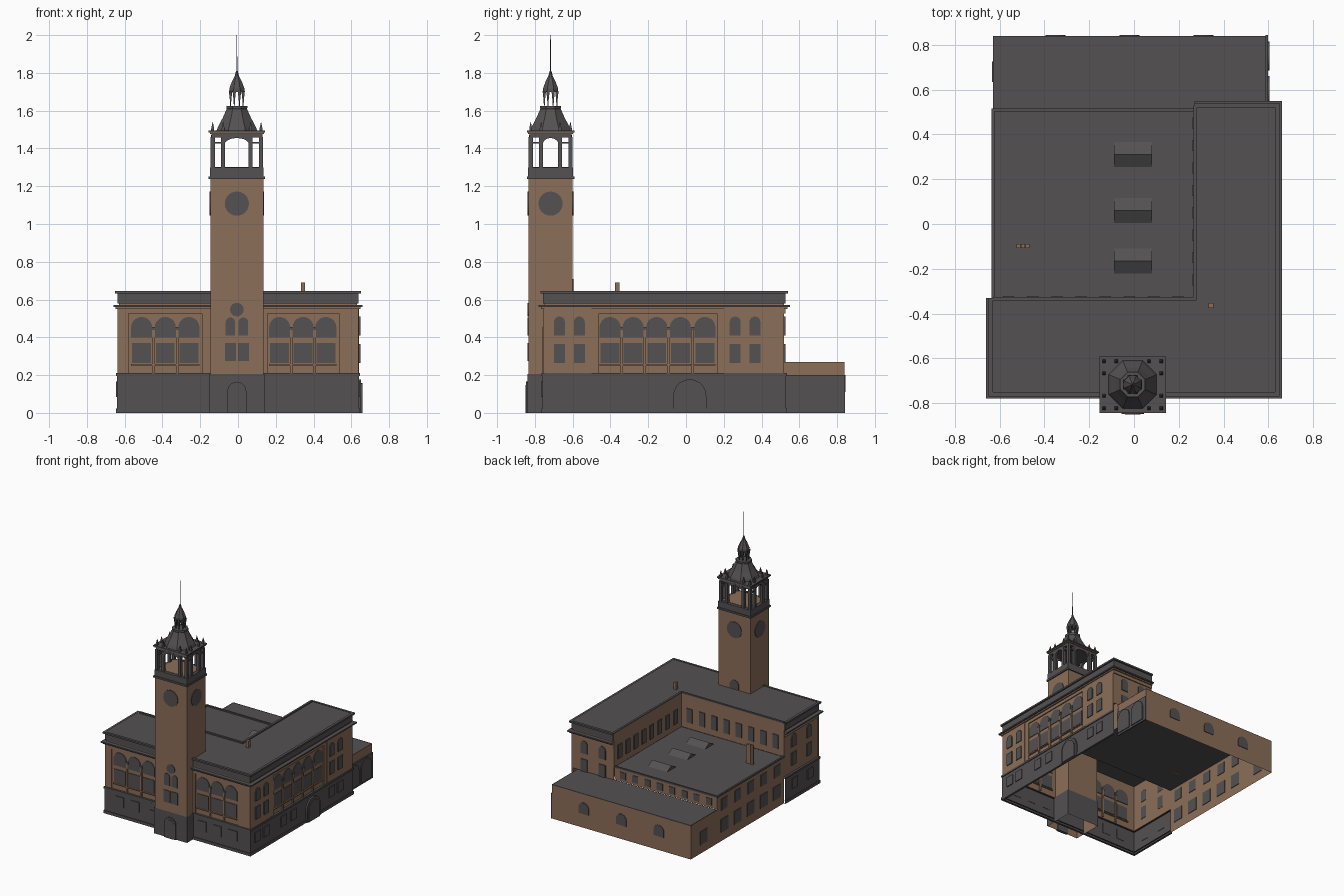
import bpy, math
from math import sin, cos, pi

if "Cube" in bpy.data.objects:
    bpy.data.objects.remove(bpy.data.objects["Cube"])


def material(name, rgb):
    m = bpy.data.materials.new(name)
    m.diffuse_color = (*rgb, 1)
    m.use_nodes = True
    m.node_tree.nodes["Principled BSDF"].inputs["Base Color"].default_value = m.diffuse_color
    return m


GREY = material("dark stone", (0.088, 0.082, 0.083))
BRICK = material("warm brick", (0.262, 0.158, 0.098))


def mesh(name, verts, faces, mat):
    me = bpy.data.meshes.new(name)
    me.from_pydata(verts, [], faces)
    me.materials.append(mat)
    ob = bpy.data.objects.new(name, me)
    bpy.context.scene.collection.objects.link(ob)
    return ob


def prism(name, pts, z0, z1, mat, caps=True, closed=True):
    """Upright walls over a plan outline, with or without caps."""
    n = len(pts)
    v = [(x, y, z0) for x, y in pts] + [(x, y, z1) for x, y in pts]
    f = [(i, (i + 1) % n, n + (i + 1) % n, n + i) for i in range(n if closed else n - 1)]
    if caps:
        f += [tuple(range(n - 1, -1, -1)), tuple(range(n, 2 * n))]
    return mesh(name, v, f, mat)


def rect(x0, x1, y0, y1):
    return [(x0, y0), (x1, y0), (x1, y1), (x0, y1)]


def box(name, x0, x1, y0, y1, z0, z1, mat):
    return prism(name, rect(x0, x1, y0, y1), z0, z1, mat)


def panel(name, axis, wall, pts, mat, t=0.009):
    """Plate of outline (u, z) standing on the wall plane x=wall or y=wall."""
    n = len(pts)
    place = (lambda u, d, z: (d, u, z)) if axis == 'x' else (lambda u, d, z: (u, d, z))
    v = [place(u, wall + s * t / 2, z) for s in (-1, 1) for u, z in pts]
    f = [(i, (i + 1) % n, n + (i + 1) % n, n + i) for i in range(n)]
    return mesh(name, v, f + [tuple(range(n)), tuple(range(2 * n - 1, n - 1, -1))], mat)


def window(name, axis, wall, u, w, z0, z1, arch=False, mat=GREY, t=0.009):
    h = w / 2
    pts = [(u - h, z0), (u + h, z0)]
    if arch:
        pts += [(u + h * cos(a * pi / 10), z1 - h + h * sin(a * pi / 10)) for a in range(11)]
    else:
        pts += [(u + h, z1), (u - h, z1)]
    return panel(name, axis, wall, pts, mat, t)


def lathe(name, cx, cy, profile, n, mat):
    v = [(cx + r * cos((k + .5) * 2 * pi / n), cy + r * sin((k + .5) * 2 * pi / n), z)
         for r, z in profile for k in range(n)]
    f = [(i * n + k, i * n + (k + 1) % n, (i + 1) * n + (k + 1) % n, (i + 1) * n + k)
         for i in range(len(profile) - 1) for k in range(n)]
    f += [tuple(range(n - 1, -1, -1)), tuple(range(len(v) - n, len(v)))]
    return mesh(name, v, f, mat)


# --- L-shaped main block: outer path offset outward by o ---
def outer(o):
    return [(-.63 - o, -.33), (-.63 - o, -.75 - o), (.63 + o, -.75 - o), (.63 + o, .52 + o), (.27, .52 + o)]


def band(name, o, z0, z1, mat, n=5):
    a, b = outer(0)[:n], outer(o)[:n]
    v = [(x, y, z) for p, z in ((a, z0), (b, z0), (b, z1), (a, z1)) for x, y in p]
    f = [(j * n + i, j * n + i + 1, j * n + n + i + 1, j * n + n + i) for j in range(3) for i in range(n - 1)]
    return mesh(name, v, f, mat)


prism("main_brick_walls", outer(0)[:4], .2, .59, BRICK, False, False)
prism("rear_wing_wall", outer(0)[3:], .27, .59, BRICK, False, False)
band("stone_base", .01, 0, .205, GREY, 4)
band("plinth", .016, 0, .022, GREY, 4)
band("base_string_course", .016, .195, .21, GREY, 4)
band("frieze", .008, .525, .55, BRICK)
band("cornice_lower", .018, .55, .56, BRICK)
band("cornice_upper", .03, .56, .57, GREY)
prism("parapet_and_roof", outer(.008) + [(.27, -.33)], .58, .635, GREY)
band("parapet_coping", .02, .632, .645, GREY)
prism("court_facing_walls", [(-.63, -.328), (.268, -.328), (.268, .52)], .37, .638, BRICK, False, False)
prism("court_coping", rect(-.63, .28, -.342, -.326), .635, .645, GREY)
prism("wing_coping", rect(.266, .282, -.33, .53), .635, .645, GREY)

# corner and centre piers framing the window bays
for x0, x1 in ((-.638, -.58), (-.19, -.13), (.12, .155), (.535, .638)):
    box("front_pier", x0, x1, -.758, -.75, .21, .55, BRICK)
for y0, y1 in ((-.75, -.5), (.2, .52)):
    box("side_pavilion", .63, .641, y0, y1, .21, .55, BRICK)
for y0, y1 in ((-.5, -.46), (.165, .2)):
    box("side_pier", .63, .638, y0, y1, .21, .55, BRICK)


def bay(axis, wall, centres):
    """Row of large windows, arched above and square below."""
    for u in centres:
        window("arched_bay_window", axis, wall, u, .112, .4, .508, True)
        window("square_bay_window", axis, wall, u, .1, .265, .37)
        window("bay_sill", axis, wall, u, .112, .25, .258, mat=BRICK, t=.02)
    mids = [(a + b) / 2 for a, b in zip(centres, centres[1:])]
    for u in mids:
        window("bay_column", axis, wall, u, .014, .21, .44, mat=BRICK, t=.018)
        window("bay_capital", axis, wall, u, .024, .438, .455, t=.022)


bay('y', -.75, (-.51, -.385, -.26))
bay('y', -.75, (.22, .345, .465))
bay('x', .63, (-.402, -.28, -.155, -.03, .1))

# narrow windows of the pavilions and end walls
for axis, wall, us in (('x', .643, (-.67, -.565, .26, .365)), ('x', -.632, (-.64, -.45)), ('y', .522, (.37, .53))):
    for u in us:
        window("pavilion_upper_window", axis, wall, u, .058, .41, .51, True)
        window("pavilion_lower_window", axis, wall, u, .058, .265, .365)

# small windows in the stone base
for x in (-.505, -.37, .22, .35, .49):
    window("base_window", 'y', -.762, x, .072, .085, .165)
for z in (.085, .145):
    window("base_grille", 'y', -.762, -.205, .062, z, z + .05)
for y in (-.67, -.565, -.345, -.22, .26, .365):
    window("base_window", 'x', .642, y, .07, .085, .165)
for y in (-.64, -.45):
    window("base_window", 'x', -.642, y, .07, .085, .165)
window("side_portal_frame", 'x', .642, .02, .175, 0, .178, True, t=.02)
window("side_portal_door", 'x', .654, .02, .14, .0, .158, True)

# --- low block in the court ---
prism("court_side_wall", [(-.63, -.33), (-.63, .51)], 0, .37, BRICK, False, False)
prism("court_rear_wall", [(-.63, .51), (.27, .51)], .27, .37, BRICK, False, False)
box("court_roof", -.63, .27, -.33, .51, .362, .368, GREY)
box("court_rear_coping", -.635, .27, .503, .516, .365, .378, GREY)
box("court_side_coping", -.636, -.623, -.33, .516, .365, .378, GREY)
for i in range(5):
    y = -.24 + i * .165
    window("court_lower_window", 'x', -.63, y, .09, .07, .175)
    window("court_upper_window", 'x', -.63, y, .075, .245, .335)
for i in range(8):
    window("court_rear_window", 'y', .51, -.56 + i * .108, .05, .29, .345)
    window("court_north_window", 'y', -.326, -.56 + i * .108, .05, .42, .53)
    window("court_east_window", 'x', .266, -.25 + i * .1, .05, .42, .53)
# ridged skylights and chimneys
for y in (-.165, .06, .31):
    panel("skylight", 'x', -.005, [(y - .057, .367), (y + .057, .367), (y, .4)], GREY, .17)
for x in (-.515, -.495, -.475):
    box("court_chimney", x - .009, x + .009, -.107, -.09, .36, .52, BRICK)
box("roof_chimney", .333, .355, -.375, -.353, .63, .69, BRICK)

# --- rear annex ---
prism("annex_walls", [(-.63, .51), (-.63, .84), (.59, .84), (.59, .52)], 0, .27, BRICK, False, False)
box("annex_roof", -.63, .59, .51, .84, .262, .268, GREY)
box("annex_stone_base", .588, .598, .52, .843, 0, .2, GREY)
for y in (.595, .75):
    window("annex_arch", 'x', .6, y, .13, .015, .19, True)
for x in (.31, -.02, -.35):
    window("annex_rear_window", 'y', .84, x, .09, .11, .2, True)
window("annex_side_window", 'x', -.63, .68, .09, .07, .175)

# --- clock tower ---
TX, TY, HX, HY = -.006, -.717, .14, .117


def tower(o):
    return rect(TX - HX - o, TX + HX + o, TY - HY - o, TY + HY + o)


front = TY - HY
prism("tower_shaft", tower(0), 0, 1.24, BRICK, False)
prism("tower_base", tower(.005), 0, .205, GREY, False)
window("tower_door_frame", 'y', front - .004, TX, .1, 0, .165, True, t=.02)
window("tower_door", 'y', front - .012, TX, .07, 0, .148, True)
for s in (-1, 1):
    window("tower_square_window", 'y', front, TX + s * .034, .058, .275, .37)
    window("tower_arched_window", 'y', front, TX + s * .034, .05, .41, .505, True)
window("tower_back_window", 'y', TY + HY, TX, .08, .64, .71, True)


def disc(name, axis, wall, u, z, r):
    panel(name, axis, wall, [(u + r * cos(k * pi / 12), z + r * sin(k * pi / 12)) for k in range(24)], GREY)


disc("tower_round_window", 'y', front, TX, .547, .036)
for s in (-1, 1):
    disc("clock_face", 'y', TY + s * HY, TX, 1.108, .064)
    disc("clock_face", 'x', TX + s * HX, TY, 1.108, .064)

# belfry
prism("belfry_sill", tower(.009), 1.238, 1.252, GREY)
prism("belfry_parapet", tower(.002), 1.25, 1.3, GREY)
prism("belfry_floor", tower(-.02), 1.298, 1.303, BRICK)
posts = [(sx * a, sy * b) for sx in (-1, 1) for sy in (-1, 1) for a, b in ((.128, .105), (.073, .105), (.128, .05))]
for dx, dy in posts:
    x, y = TX + dx, TY + dy
    box("belfry_post", x - .011, x + .011, y - .011, y + .011, 1.3, 1.46, GREY)
    lathe("pinnacle", x, y, [(.011, 1.49), (.011, 1.505), (.001, 1.54)], 4, GREY)
for s in (-1, 1):
    for axis, wall, c, w, full in (('y', TY + s * .105, TX, .065, .128), ('x', TX + s * .128, TY, .042, .105)):
        arc = [(c + w * cos(k * pi / 10), 1.42 + .035 * sin(k * pi / 10)) for k in range(11)]
        panel("belfry_arch", axis, wall, [(c - w, 1.47), (c + w, 1.47)] + arc, GREY, .016)
        for t in (-1, 1):
            m = c + t * (w + full) / 2
            window("belfry_rail", axis, wall, m, full - w, 1.425, 1.435, t=.012)
prism("belfry_ceiling", tower(-.005), 1.458, 1.476, GREY)
prism("belfry_brick_line", tower(.003), 1.476, 1.484, BRICK)
prism("belfry_cornice", tower(.009), 1.484, 1.494, GREY)

# eight-sided roof, lantern and spire
lathe("tower_roof", TX, TY, [(.118, 1.49), (.108, 1.515), (.082, 1.56), (.058, 1.61), (.06, 1.614), (.06, 1.626)], 8, GREY)
for k in range(8):
    a = (k + .5) * pi / 4
    lathe("lantern_column", TX + .036 * cos(a), TY + .036 * sin(a), [(.003, 1.625), (.006, 1.66), (.013, 1.705)], 4, GREY)
lathe("lantern_roof", TX, TY, [(.044, 1.7), (.043, 1.718), (.028, 1.755), (.012, 1.785), (.005, 1.81)], 8, GREY)
lathe("spire", TX, TY, [(.003, 1.8), (.0015, 2.0)], 6, GREY)
